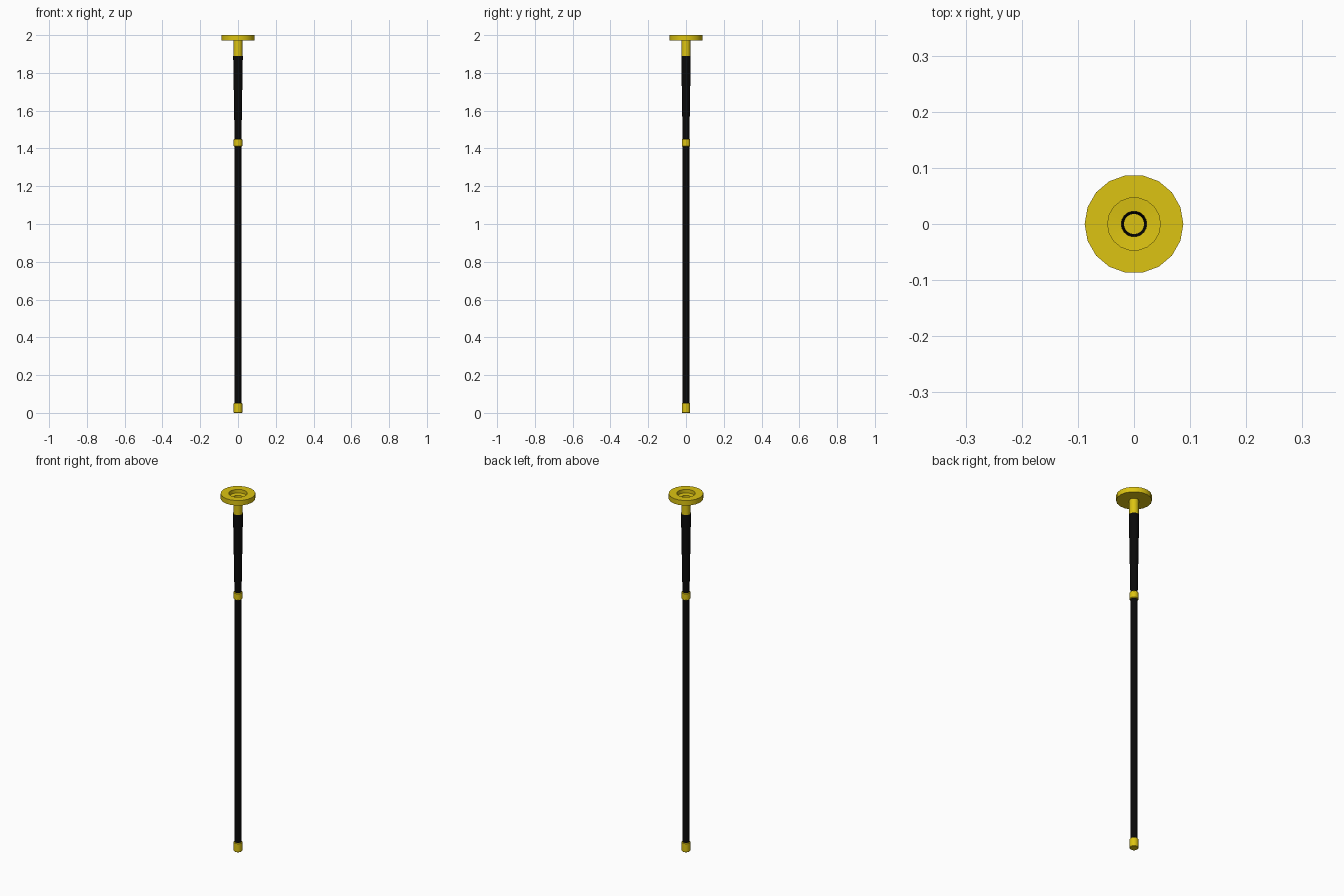
import bpy, bmesh
from math import cos, sin, tau, radians

if "Cube" in bpy.data.objects:
    bpy.data.objects.remove(bpy.data.objects["Cube"])

SIDES = 18


def material(name, rgb):
    m = bpy.data.materials.new(name)
    m.diffuse_color = (*rgb, 1)
    m.use_nodes = True
    m.node_tree.nodes["Principled BSDF"].inputs["Base Color"].default_value = m.diffuse_color
    return m


brass = material("brass", (0.72, 0.55, 0.006))
black = material("black", (0.003, 0.003, 0.003))


def lathe(name, profile, mat, closed=False):
    """Spin (radius, z) points around z; radius 0 becomes a pole."""
    bm = bmesh.new()
    rings = []
    for r, z in profile:
        if r == 0:
            rings.append([bm.verts.new((0, 0, z))] * SIDES)
        else:
            rings.append([bm.verts.new((r * cos(tau * i / SIDES), r * sin(tau * i / SIDES), z))
                          for i in range(SIDES)])
    pairs = list(zip(rings, rings[1:]))
    if closed:
        pairs.append((rings[-1], rings[0]))
    for a, b in pairs:
        for i in range(SIDES):
            j = (i + 1) % SIDES
            bm.faces.new(list(dict.fromkeys((a[i], a[j], b[j], b[i]))))
    mesh = bpy.data.meshes.new(name)
    bm.to_mesh(mesh)
    bm.free()
    mesh.materials.append(mat)
    ob = bpy.data.objects.new(name, mesh)
    bpy.context.collection.objects.link(ob)
    bpy.ops.object.select_all(action='DESELECT')
    ob.select_set(True)
    bpy.context.view_layer.objects.active = ob
    bpy.ops.object.shade_smooth_by_angle(angle=radians(30))
    return ob


def ferrule(name, z0, z1, r=0.0225, c=0.003):
    """Solid band with slightly chamfered ends."""
    lathe(name, [(0, z0), (r - c, z0), (r, z0 + c), (r, z1 - c), (r - c, z1), (0, z1)], brass)


# straight lower tube between the end cap and the joint ring
lathe("lower_tube", [(0.0175, 0.04), (0.0175, 1.42)], black)
ferrule("end_cap", 0.0, 0.052)
ferrule("joint_ring", 1.41, 1.45)

# upper tube, open and widening toward the bell
lathe("upper_tube", [(0.018, 1.44), (0.0255, 1.89)], black)

# flat dished disc with an open collar below it
lathe("bell_disc", [
    (0.0235, 1.885), (0.0235, 1.972), (0.088, 1.972), (0.088, 2.0),
    (0.047, 2.0), (0.047, 1.980), (0.0228, 1.978), (0.0228, 1.885)], brass, closed=True)
